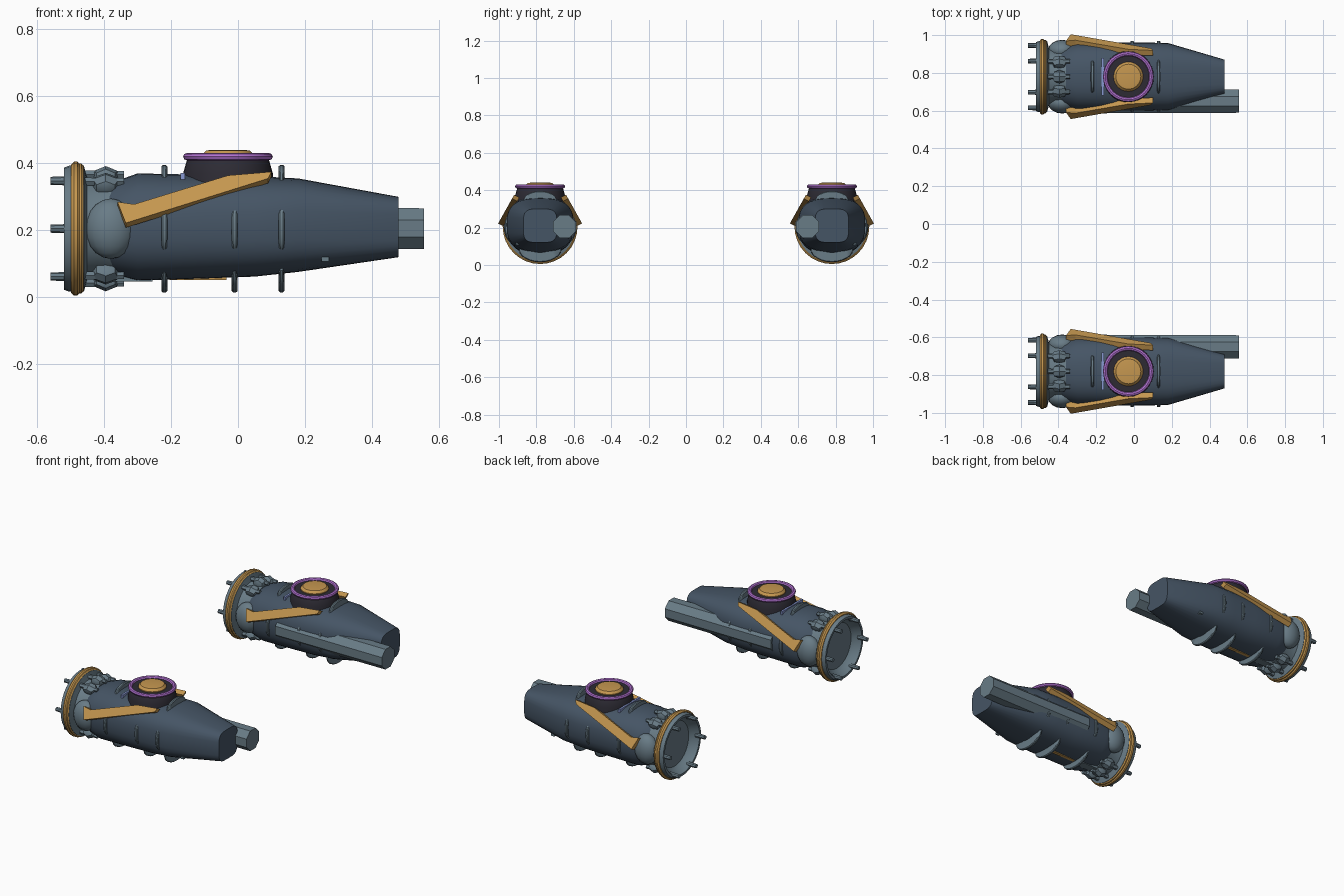
import bpy, bmesh
from math import sin, cos, pi, radians
from mathutils import Vector, Matrix

cube = bpy.data.objects.get("Cube")
if cube:
    bpy.data.objects.remove(cube, do_unlink=True)

CY, CZ = 0.78, 0.205   # pod axis


def material(name, rgb):
    m = bpy.data.materials.new(name)
    m.use_nodes = True
    m.diffuse_color = (*rgb, 1)
    m.node_tree.nodes["Principled BSDF"].inputs["Base Color"].default_value = (*rgb, 1)
    return m


SLATE = material("slate blue", (0.06, 0.09, 0.13))
GREY = material("steel grey", (0.14, 0.20, 0.24))
GOLD = material("gold", (0.56, 0.31, 0.08))
PURPLE = material("purple", (0.45, 0.17, 0.65))
DARK = material("charcoal", (0.026, 0.024, 0.034))
LAVENDER = material("lavender", (0.25, 0.32, 0.65))


def finish(name, bm, mat, angle=35):
    """Turn a mesh into an object mirrored onto the second pod."""
    bmesh.ops.recalc_face_normals(bm, faces=bm.faces)
    mesh = bpy.data.meshes.new(name)
    bm.to_mesh(mesh)
    bm.free()
    mesh.materials.append(mat)
    ob = bpy.data.objects.new(name, mesh)
    bpy.context.collection.objects.link(ob)
    bpy.ops.object.select_all(action='DESELECT')
    ob.select_set(True)
    bpy.context.view_layer.objects.active = ob
    if angle:
        bpy.ops.object.shade_smooth_by_angle(angle=radians(angle))
    mod = ob.modifiers.new("other pod", 'MIRROR')
    mod.use_axis = (False, True, False)
    mod.use_mirror_merge = False
    return ob


def loft(bm, rings, cap=True, closed=False):
    rows = [[bm.verts.new(p) for p in ring] for ring in rings]
    n = len(rows[0])
    pairs = list(zip(rows, rows[1:])) + ([(rows[-1], rows[0])] if closed else [])
    for a, b in pairs:
        for i in range(n):
            j = (i + 1) % n
            bm.faces.new((a[i], a[j], b[j], b[i]))
    if cap and not closed:
        bm.faces.new(rows[0])
        bm.faces.new(rows[-1])


def lathe_x(name, profile, mat, y=CY, z=CZ, sides=32, closed=False, angle=35, turn=0):
    bm = bmesh.new()
    loft(bm, [[(x, y + r * cos(2 * pi * i / sides + turn), z + r * sin(2 * pi * i / sides + turn))
               for i in range(sides)] for x, r in profile], closed=closed)
    return finish(name, bm, mat, angle)


def lathe_z(name, profile, mat, x=-0.03, sides=32, closed=False):
    bm = bmesh.new()
    loft(bm, [[(x + r * cos(2 * pi * i / sides), CY + r * sin(2 * pi * i / sides), z)
               for i in range(sides)] for r, z in profile], closed=closed)
    return finish(name, bm, mat)


def box(name, centre, size, mat):
    bm = bmesh.new()
    bmesh.ops.create_cube(bm, size=1, matrix=Matrix.Translation(centre) @ Matrix.Diagonal((*size, 1)))
    return finish(name, bm, mat, 0)


def ellipsoid(name, centre, radii, mat, turn=0, u=16, v=10):
    bm = bmesh.new()
    bmesh.ops.create_uvsphere(bm, u_segments=u, v_segments=v, radius=1,
                              matrix=Matrix.Translation(centre) @ Matrix.Rotation(turn, 4, 'X')
                              @ Matrix.Diagonal((*radii, 1)))
    return finish(name, bm, mat)


def power(v, e):
    return abs(v) ** e * (1 if v >= 0 else -1)


# Hull: rounded-square sections (x, bottom, top, half width, squareness)
SECTIONS = [(-0.41, 0.09, 0.32, 0.13, 2.2), (-0.37, 0.068, 0.345, 0.16, 2.3),
            (-0.30, 0.05, 0.37, 0.178, 2.4), (-0.1, 0.056, 0.366, 0.181, 2.5),
            (0.05, 0.062, 0.362, 0.181, 2.6), (0.18, 0.076, 0.355, 0.178, 2.8),
            (0.48, 0.12, 0.30, 0.09, 4)]
bm = bmesh.new()
loft(bm, [[(x, CY + w * power(cos(2 * pi * i / 32), 2 / e),
            (lo + hi) / 2 + (hi - lo) / 2 * power(sin(2 * pi * i / 32), 2 / e))
           for i in range(32)] for x, lo, hi, w, e in SECTIONS])
finish("hull", bm, SLATE, 25)

# Inner side barrel
lathe_x("side_barrel", [(-0.16, 0.069), (0.555, 0.066)], GREY, y=0.65, sides=8,
        angle=0, turn=pi / 8)

# Rear neck, hollow nozzle, gold band and glowing core
lathe_x("neck", [(-0.47, 0.155), (-0.42, 0.145), (-0.36, 0.15)], GREY)
lathe_x("nozzle", [(-0.505, 0.188), (-0.46, 0.188), (-0.45, 0.15), (-0.425, 0.07),
                   (-0.435, 0.085), (-0.455, 0.12), (-0.485, 0.15), (-0.52, 0.168),
                   (-0.52, 0.182)], GREY, closed=True)
lathe_x("nozzle_band", [(-0.498, 0.18), (-0.498, 0.192), (-0.49, 0.2), (-0.48, 0.2), (-0.474, 0.194),
                        (-0.468, 0.194), (-0.46, 0.186), (-0.46, 0.18)], GOLD, closed=True)
lathe_x("nozzle_core", [(-0.467, 0.03), (-0.462, 0.065), (-0.45, 0.085), (-0.43, 0.085)], GOLD)

for k in range(6):
    a = k * pi / 3
    lathe_x(f"nozzle_peg_{k + 1}", [(-0.56, 0.012), (-0.5, 0.014)], GREY,
            y=CY + 0.165 * cos(a), z=CZ + 0.165 * sin(a), sides=8)

# Bulges around the neck: large on the sides, small faceted ones between
for side, label in ((1, "outer"), (-1, "inner")):
    ellipsoid(f"{label}_bulge", (-0.38, CY + side * 0.14, CZ), (0.075, 0.055, 0.09), GREY)
for k, deg in enumerate((60, 90, 120, 240, 270, 300)):
    a = radians(deg)
    ellipsoid(f"neck_lug_{k + 1}", (-0.395, CY + 0.155 * cos(a), CZ + 0.155 * sin(a)),
              (0.045, 0.032, 0.036), GREY, turn=a, u=6, v=4)
    lathe_x(f"neck_strut_{k + 1}", [(-0.46, 0.014), (-0.34, 0.012)], GREY,
            y=CY + 0.162 * cos(a), z=CZ + 0.162 * sin(a), sides=6, angle=0)


# Curved ribs hugging the hull
def rib(name, x, mid, spread, inner, outer):
    bm = bmesh.new()
    rings = []
    for i in range(11):
        t = i / 5 - 1
        a = radians(mid + spread * t)
        top = inner + (outer - inner) * (1 - t ** 4)
        w = 0.009 * (1 - 0.5 * t ** 4)
        rings.append([(x + dx, CY + r * cos(a), CZ + r * sin(a))
                      for dx, r in ((-w, inner - 0.03), (-w, top - 0.004), (-w / 2, top),
                                    (w / 2, top), (w, top - 0.004), (w, inner - 0.03))])
    loft(bm, rings)
    finish(name, bm, GREY, 40)


for x, label in ((-0.22, "rear"), (-0.01, "middle"), (0.13, "front")):
    rib(f"{label}_outer_rib", x, 0, 23, 0.175, 0.19)
    rib(f"{label}_inner_rib", x, 180, 23, 0.175, 0.19)
    rib(f"{label}_lower_rib", x, 270, 42, 0.168, 0.19)
    if label != "middle":
        rib(f"{label}_upper_rib", x, 90, 32, 0.168, 0.19)

# Turret on top
lathe_z("turret_base", [(0.138, 0.31), (0.134, 0.37), (0.122, 0.412), (0.115, 0.42)], DARK)
ring = [(0.122 + 0.012 * cos(k * pi / 4), 0.42 + 0.011 * sin(k * pi / 4)) for k in range(8)]
lathe_z("turret_ring", ring, PURPLE, closed=True)
lathe_z("turret_cap", [(0.078, 0.41), (0.078, 0.425), (0.066, 0.438), (0.052, 0.44)], GOLD)
box("rear_light_strip", (-0.165, CY, 0.362), (0.012, 0.2, 0.02), LAVENDER)

# Slanted gold braces, outlined in side view
OUTLINE = [(-0.36, 0.285), (-0.335, 0.222), (0.09, 0.355), (0.1, 0.375), (-0.03, 0.364), (-0.31, 0.278)]
for side, label in ((1, "outer"), (-1, "inner")):
    bm = bmesh.new()
    loft(bm, [[(x, CY + side * (0.22 - (z - 0.23) * 0.56 - d), z - d * 0.5) for x, z in OUTLINE]
              for d in (0, 0.028)])
    finish(f"{label}_brace", bm, GOLD, 0)

# Underside fittings
box("belly_strip", (-0.12, CY, 0.058), (0.17, 0.02, 0.012), GOLD)
box("rear_belly_plate", (-0.34, CY, 0.056), (0.17, 0.05, 0.016), GREY)
box("belly_stud", (0.26, CY + 0.12, 0.114), (0.022, 0.02, 0.014), GREY)
